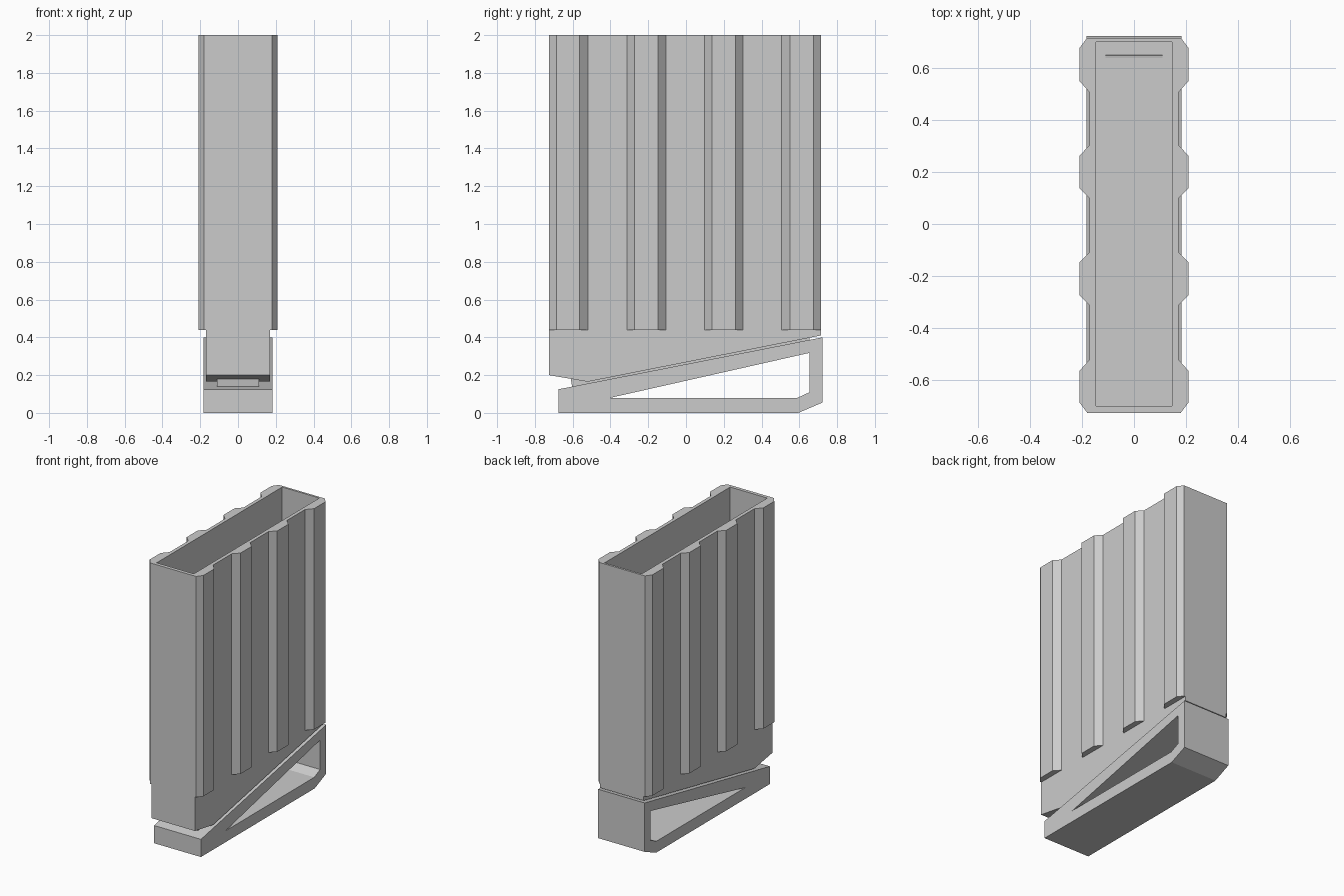
import bpy
import bmesh
from mathutils import Vector

cube = bpy.data.objects.get("Cube")
if cube:
    bpy.data.objects.remove(cube, do_unlink=True)

grey = bpy.data.materials.new("plain grey")
grey.use_nodes = True
grey.diffuse_color = (0.6, 0.6, 0.6, 1)
grey.node_tree.nodes["Principled BSDF"].inputs["Base Color"].default_value = (0.6, 0.6, 0.6, 1)


def prism(name, loops, axis, low, high):
    """Extrude an outline (plus optional hole outlines) along x or z."""
    bm = bmesh.new()
    direction = Vector((1, 0, 0)) if axis == "x" else Vector((0, 0, 1))
    edges = []
    for loop in loops:
        verts = [bm.verts.new((low, a, b) if axis == "x" else (a, b, low)) for a, b in loop]
        edges += [bm.edges.new((v, verts[i - 1])) for i, v in enumerate(verts)]
    bmesh.ops.triangle_fill(bm, edges=edges, use_beauty=True, normal=direction)
    grown = bmesh.ops.extrude_face_region(bm, geom=bm.faces[:], use_keep_orig=True)
    moved = [g for g in grown["geom"] if isinstance(g, bmesh.types.BMVert)]
    bmesh.ops.translate(bm, verts=moved, vec=direction * (high - low))
    bmesh.ops.recalc_face_normals(bm, faces=bm.faces[:])
    bmesh.ops.dissolve_limit(bm, angle_limit=0.01, verts=bm.verts[:], edges=bm.edges[:])
    mesh = bpy.data.meshes.new(name)
    bm.to_mesh(mesh)
    bm.free()
    mesh.materials.append(grey)
    obj = bpy.data.objects.new(name, mesh)
    bpy.context.collection.objects.link(obj)
    return obj


FRONT, BACK, TOP = -0.725, 0.715, 2.0
WALL, RIB = 0.17, 0.21

# Hollow body with a sloping underside
body = prism("body", [[(FRONT, 0.2), (-0.52, 0.165), (BACK, 0.41), (BACK, TOP), (FRONT, TOP)]],
             "x", -WALL, WALL)
cutter = prism("cavity_cutter", [[(-0.145, -0.7), (0.145, -0.7), (0.145, 0.7), (-0.145, 0.7)]],
               "z", 0.425, 2.2)
cutter.hide_render = True
cut = body.modifiers.new("cavity", "BOOLEAN")
cut.operation = "DIFFERENCE"
cut.solver = "EXACT"
cut.object = cutter
bpy.context.view_layer.objects.active = body
bpy.ops.object.modifier_apply(modifier="cavity")
bpy.data.objects.remove(cutter, do_unlink=True)

# Vertical ribs: two inner ones plus end ones clipped at the body ends
ribs = [
    [(WALL, FRONT), (0.18, FRONT), (RIB, -0.685), (RIB, -0.565), (WALL, -0.52)],
    [(WALL, 0.505), (RIB, 0.55), (RIB, 0.675), (0.18, BACK), (WALL, BACK)],
]
for centre in (-0.21, 0.2):
    ribs.append([(WALL, centre - 0.103), (RIB, centre - 0.062),
                 (RIB, centre + 0.062), (WALL, centre + 0.103)])
for side, label in ((1, "left"), (-1, "right")):
    for number, rib in enumerate(ribs):
        prism(f"{label}_rib_{number + 1}", [[(side * x, y) for x, y in rib]], "z", 0.44, TOP)

# Wedge-shaped base frame with an opening through it
outer = [(-0.675, 0), (0.595, 0), (0.723, 0.055), (0.723, 0.4), (-0.675, 0.125)]
opening = [(-0.4, 0.08), (0.59, 0.08), (0.655, 0.11), (0.655, 0.318)]
prism("base_frame", [outer, opening], "x", -0.183, 0.183)

# Slim connecting plate between base and body
prism("connecting_plate", [[(-0.61, 0.18), (-0.602, 0.135), (0.655, 0.383), (0.648, 0.427)]],
      "x", -0.11, 0.11)
